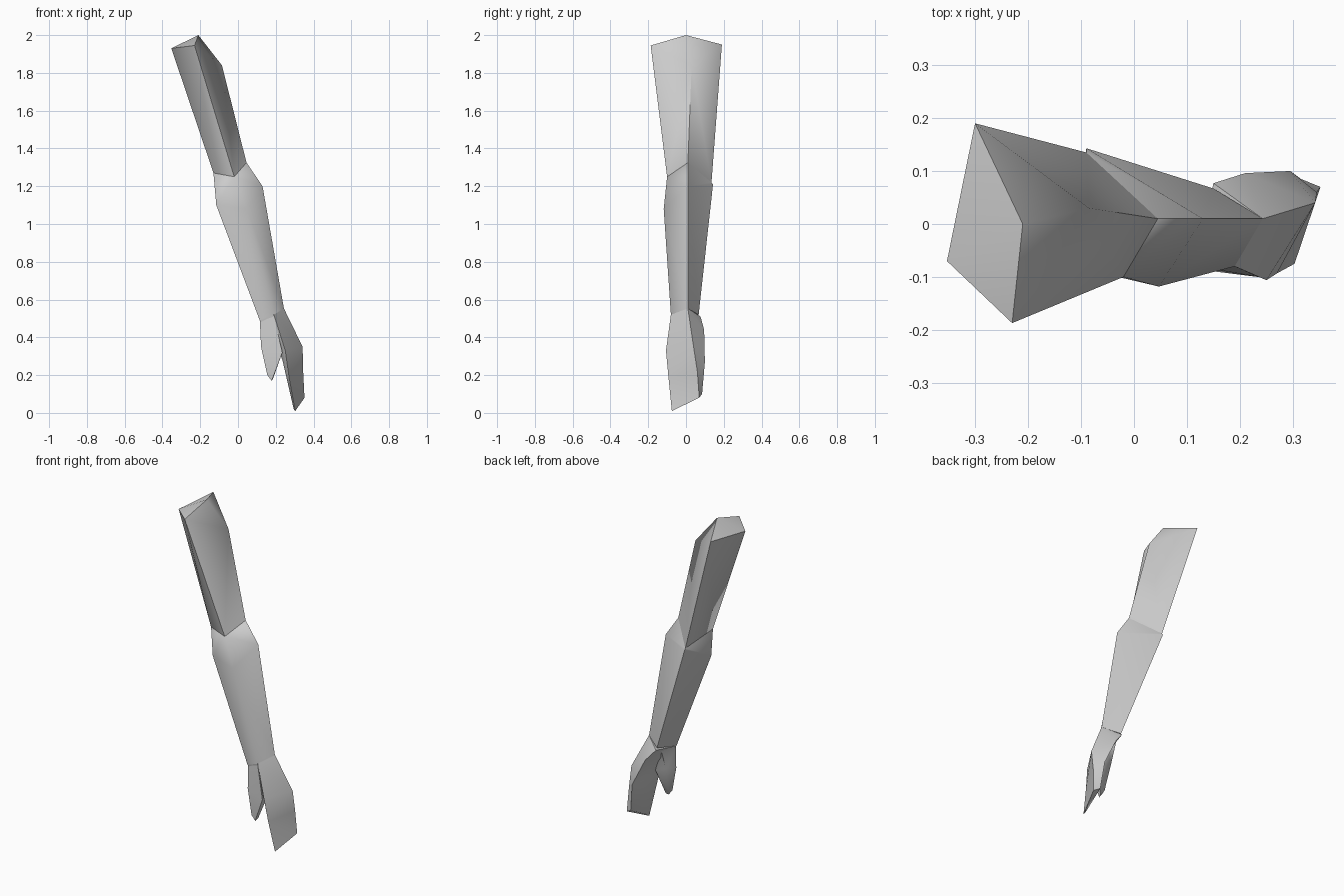
import bpy, bmesh, math

if "Cube" in bpy.data.objects:
    bpy.data.objects.remove(bpy.data.objects["Cube"])


def loft(name, rings, start_apex=None):
    """Skin four-point rings in order, close the ends, shade smooth by angle."""
    bm = bmesh.new()
    loops = [[bm.verts.new(p) for p in ring] for ring in rings]
    for low, high in zip(loops, loops[1:]):
        for i in range(4):
            j = (i + 1) % 4
            bm.faces.new((low[i], low[j], high[j], high[i]))
    if start_apex:
        top = bm.verts.new(start_apex)
        for i in range(4):
            bm.faces.new((loops[0][i], loops[0][(i + 1) % 4], top))
    else:
        bm.faces.new(loops[0])
    bm.faces.new(loops[-1])
    bmesh.ops.triangulate(bm, faces=[f for f in bm.faces if len(f.verts) > 3])
    bmesh.ops.recalc_face_normals(bm, faces=bm.faces)
    mesh = bpy.data.meshes.new(name)
    bm.to_mesh(mesh)
    bm.free()
    ob = bpy.data.objects.new(name, mesh)
    bpy.context.collection.objects.link(ob)
    bpy.ops.object.select_all(action='DESELECT')
    ob.select_set(True)
    bpy.context.view_layer.objects.active = ob
    bpy.ops.object.shade_smooth_by_angle(angle=math.radians(70))
    return ob


# cross-sections run back, inner, front, outer
shoulder = [(-.30, .19, 1.95), (-.353, -.07, 1.93), (-.23, -.187, 1.945), (-.085, .03, 1.84)]
elbow = [(-.09, .135, 1.22), (-.13, -.075, 1.27), (-.02, -.10, 1.25), (.045, .01, 1.325)]
bulge = [(-.09, .143, 1.21), (-.115, -.08, 1.10), (.047, -.118, 1.08), (.13, .01, 1.20)]
wrist = [(.15, .067, .52), (.115, -.072, .49), (.19, -.08, .52), (.243, .01, .553)]

# upper arm with a raised shoulder cap
loft("upper_arm", [shoulder, elbow], start_apex=(-.21, 0, 2.0))

# forearm swelling just below the elbow
loft("forearm", [elbow, bulge, wrist])

# hand blade: wrist, knuckles, fingers, fingertips
knuckles = [(.21, .096, .44), (.20, -.06, .37), (.25, -.106, .33), (.342, .04, .35)]
fingers = [(.295, .10, .27), (.235, -.075, .28), (.27, -.093, .19), (.345, .06, .22)]
tips = [(.315, .085, .10), (.295, -.068, .02), (.303, -.075, .01), (.352, .07, .08)]
loft("hand", [[(.15, .077, .51), *wrist[1:]], knuckles, fingers, tips])

# thumb on the front inner side
loft("thumb", [
    [(.15, .03, .50), (.116, -.07, .485), (.19, -.08, .51), (.20, 0, .50)],
    [(.15, -.02, .36), (.122, -.08, .35), (.235, -.10, .32), (.23, -.03, .33)],
    [(.162, -.06, .21), (.155, -.09, .20), (.178, -.088, .17), (.185, -.07, .18)],
])
